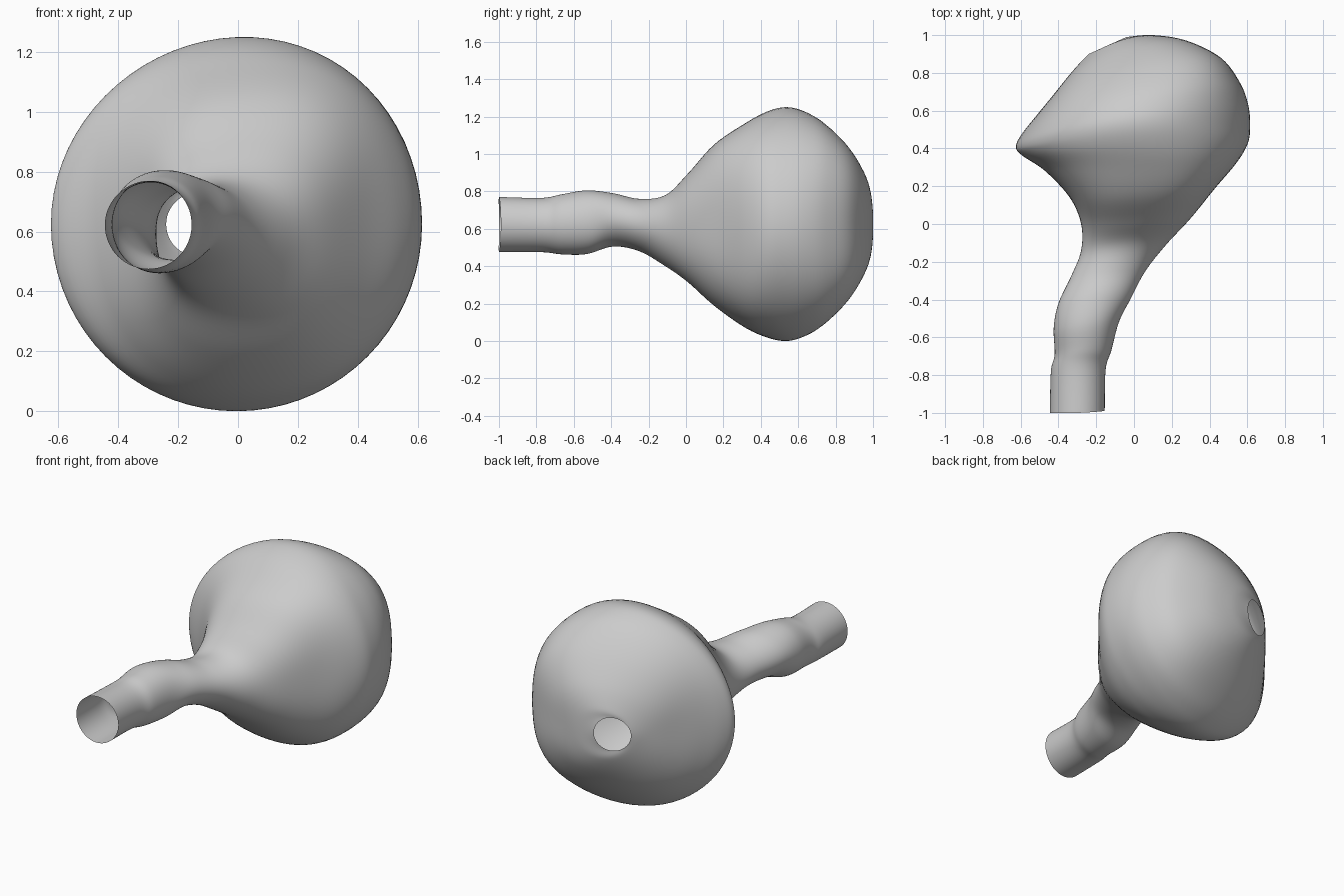
import bpy
import bmesh
import math
from mathutils import Vector

SEGMENTS = 72
STEPS = 6

default_cube = bpy.data.objects.get("Cube")
if default_cube:
    bpy.data.objects.remove(default_cube, do_unlink=True)


def make_material(name, color):
    material = bpy.data.materials.new(name)
    material.use_nodes = True
    material.diffuse_color = color
    shader = material.node_tree.nodes["Principled BSDF"]
    shader.inputs["Base Color"].default_value = color
    return material


def smooth_between(before, start, end, after, t):
    """Catmull-Rom blend of two neighbouring ring descriptions."""
    return [
        b + 0.5 * t * (c - a + t * (2 * a - 5 * b + 4 * c - d + t * (3 * (b - c) + d - a)))
        for a, b, c, d in zip(before, start, end, after)
    ]


def refine(rings):
    """Insert smooth intermediate rings along the whole body."""
    last = len(rings) - 1
    result = []
    for i in range(last):
        neighbours = (rings[max(i - 1, 0)], rings[i], rings[i + 1], rings[min(i + 2, last)])
        for step in range(STEPS):
            result.append(smooth_between(*neighbours, step / STEPS))
    result.append(rings[last])
    return result


def ring_points(ring):
    """Oval cross-section from its side points, height range and crown depth."""
    right_x, right_y, left_x, left_y, low, high, crown_y = ring
    middle = Vector((right_x + left_x, right_y + left_y, low + high)) / 2
    half_width = Vector((left_x - right_x, left_y - right_y, 0)) / 2
    half_height = (high - low) / 2
    # the shoulders of the bulb are boxier than the tube and the widest ring
    growth = min(max((half_height - 0.15) / 0.475, 0), 1)
    boxiness = 0.32 * growth * (1 - growth)
    for k in range(SEGMENTS):
        angle = math.tau * k / SEGMENTS
        fullness = 1 + boxiness * math.sin(2 * angle) ** 2
        across, up = math.cos(angle) * fullness, math.sin(angle) * fullness
        point = middle + half_width * across
        point.y += (crown_y - middle.y) * math.sin(angle) ** 2
        point.z += half_height * up
        # slight lean of the crown toward the left side
        point.z += 0.04 * half_height * across * max(up, 0)
        yield point


def loft(name, rings, material):
    """Open-ended skin through a series of rings."""
    bm = bmesh.new()
    loops = [[bm.verts.new(p) for p in ring_points(ring)] for ring in rings]
    for near, far in zip(loops, loops[1:]):
        for k in range(SEGMENTS):
            n = (k + 1) % SEGMENTS
            bm.faces.new((near[k], near[n], far[n], far[k]))
    mesh = bpy.data.meshes.new(name)
    # single open skin: face directions point outward
    bmesh.ops.recalc_face_normals(bm, faces=bm.faces)
    bm.to_mesh(mesh)
    bm.free()
    mesh.materials.append(material)
    obj = bpy.data.objects.new(name, mesh)
    bpy.context.collection.objects.link(obj)
    bpy.ops.object.select_all(action="DESELECT")
    obj.select_set(True)
    bpy.context.view_layer.objects.active = obj
    bpy.ops.object.shade_smooth_by_angle(angle=math.radians(40))
    return obj


grey = make_material("plain grey", (0.6, 0.6, 0.6, 1))

# Right side x, y; left side x, y; low and high z; crown y
# Bent tube, open at the front
neck = [
    (-.445, -1, -.155, -.99, .475, .77, -1),
    (-.44, -.78, -.15, -.77, .475, .765, -.77),
    (-.42, -.69, -.12, -.67, .463, .785, -.66),
    (-.425, -.55, -.08, -.52, .465, .805, -.53),
    (-.4, -.42, -.02, -.4, .505, .79, -.39),
    (-.33, -.27, .06, -.25, .48, .76, -.25),
]
# Flaring bulb, ending in a small tilted hole at the back
bulb = [
    (-.28, -.14, .17, -.11, .4, .78, -.11),
    (-.28, 0, .3, .03, .315, .895, .01),
    (-.34, .14, .43, .19, .19, 1.05, .15),
    (-.47, .28, .54, .32, .075, 1.16, .31),
    (-.595, .365, .6, .42, .02, 1.225, .43),
    (-.625, .41, .615, .51, 0, 1.25, .53),
    (-.595, .475, .605, .63, .02, 1.23, .62),
    (-.52, .57, .56, .75, .08, 1.17, .72),
    (-.43, .68, .46, .88, .2, 1.05, .835),
    (-.35, .78, .28, .97, .35, .9, .925),
    (-.28, .86, .1, 1, .46, .78, .96),
    (-.24, .9, -.04, .99, .52, .73, .945),
]
loft("flared_vessel", refine(neck + bulb), grey)
